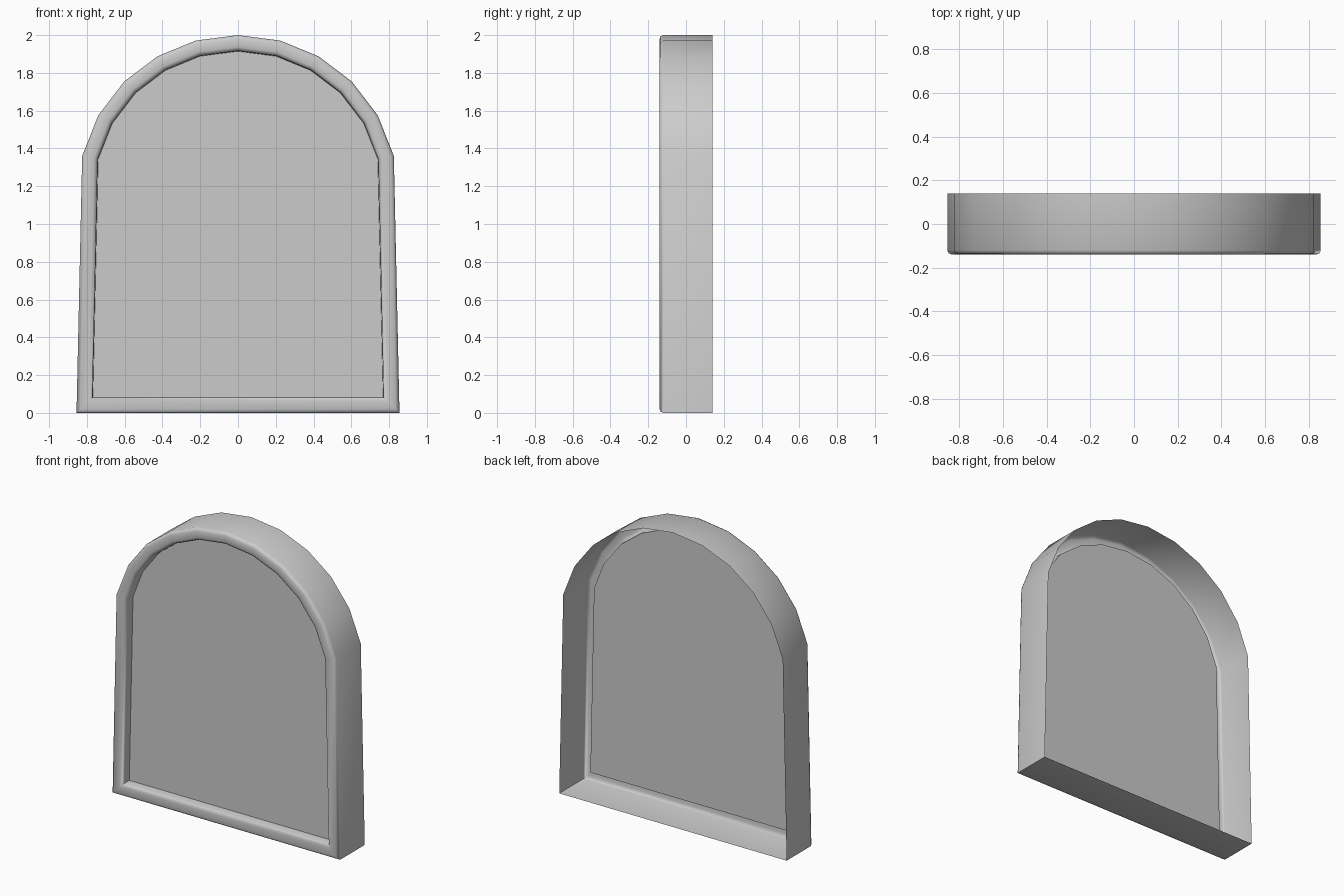
import bpy, bmesh, math
from mathutils import Vector

if "Cube" in bpy.data.objects:
    bpy.data.objects.remove(bpy.data.objects["Cube"])

# Right half of the arched outline (x, z), mirrored to a closed counter-clockwise loop
half = [(0.855, 0), (0.825, 1.36), (0.74, 1.575), (0.602, 1.755),
        (0.426, 1.888), (0.224, 1.971)]
outline = [Vector(p) for p in half + [(0, 2.0)] + [(-x, z) for x, z in reversed(half)]]

# Rim cross-section: (inset from outline, y), from open back edge over the lip to the panel
section = [(0, 0.14), (0, -0.12), (0.006, -0.134), (0.02, -0.14),
           (0.062, -0.14), (0.076, -0.134), (0.082, -0.12), (0.085, -0.07)]


def inset(points, d):
    """Mitred inward offset of a convex counter-clockwise loop."""
    result = []
    for i, p in enumerate(points):
        a = (p - points[i - 1]).normalized()
        b = (points[(i + 1) % len(points)] - p).normalized()
        na, nb = Vector((-a.y, a.x)), Vector((-b.y, b.x))
        result.append(p + (na + nb) * d / (1 + na.dot(nb)))
    return result


# Open-backed shell: outer wall, rounded rim and recess, closed by the flat panel
bm = bmesh.new()
rings = [[bm.verts.new((p.x, y, p.y)) for p in inset(outline, d)] for d, y in section]
n = len(outline)
for r0, r1 in zip(rings, rings[1:]):
    for i in range(n):
        j = (i + 1) % n
        bm.faces.new((r0[j], r0[i], r1[i], r1[j]))
bm.faces.new(rings[-1])
bm.normal_update()
# Face the panel towards the front
bm.faces.ensure_lookup_table()
if bm.faces[-1].normal.y > 0:
    bmesh.ops.reverse_faces(bm, faces=bm.faces[:])

mesh = bpy.data.meshes.new("arched_panel")
bm.to_mesh(mesh)
bm.free()
panel = bpy.data.objects.new("arched_panel", mesh)
bpy.context.collection.objects.link(panel)

# Smooth the arch and lip, keep corners crisp
bpy.context.view_layer.objects.active = panel
panel.select_set(True)
bpy.ops.object.shade_smooth_by_angle(angle=math.radians(50))
